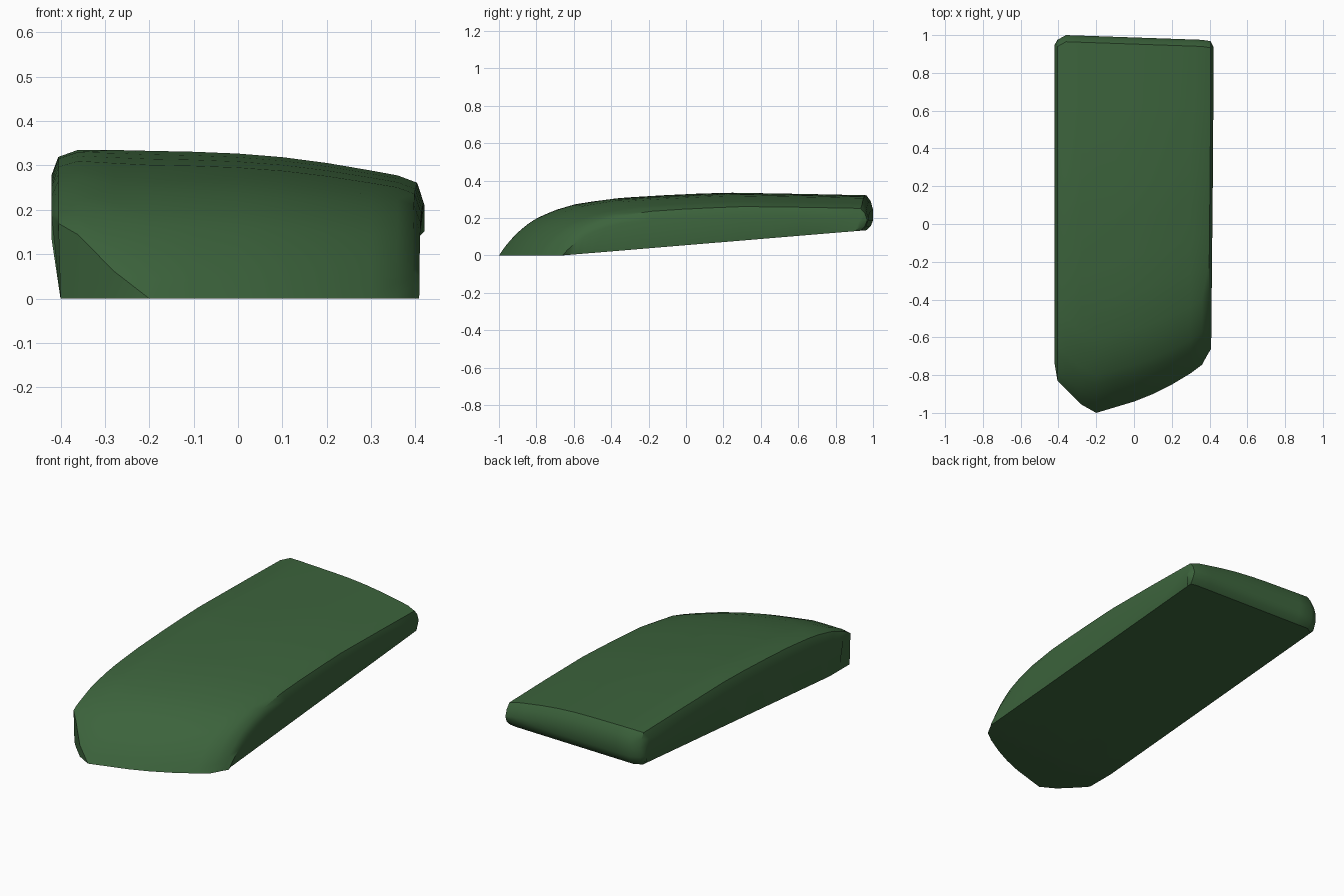
import bpy, bmesh
from mathutils import Vector

if "Cube" in bpy.data.objects:
    bpy.data.objects.remove(bpy.data.objects["Cube"])


def lerp(table, v):
    """Piecewise linear lookup in a list of (key, value) pairs."""
    if v <= table[0][0]:
        return table[0][1]
    for (a, p), (b, q) in zip(table, table[1:]):
        if v <= b:
            return p + (q - p) * (v - a) / (b - a)
    return table[-1][1]


# Cross-section stations: x and crown height
stations = [(-.42, .20), (-.42, .28), (-.405, .32), (-.36, .336), (-.28, .335), (-.2, .333),
            (-.1, .331), (0, .327), (.1, .319), (.2, .306), (.3, .289), (.36, .278),
            (.405, .262), (.42, .215)]
# Plan outline: front and back edge y for each x
front_edge = [(-.42, -.74), (-.405, -.83), (-.25, -.985), (-.2, -1), (-.1, -.97), (0, -.94),
              (.1, -.90), (.2, -.85), (.3, -.79), (.36, -.745), (.39, -.71), (.42, -.66)]
back_edge = [(-.42, .95), (-.405, .975), (-.36, 1), (.36, .975), (.405, .968), (.42, .94)]
# Nose profile: distance behind the tip and share of the crown height
nose = [(0, 0), (.03, .13), (.06, .24), (.1, .365), (.15, .49), (.2, .59), (.3, .72), (.4, .81),
        (.6, .905), (.8, .945), (1.0, .975), (1.2, 1), (1.6, .98), (2, .955)]
# Rows along the length, then the rounded rear rows: (inset, height scale, underside lift)
rows = [(d, 1, 0) for d, _ in nose[:-1]]
rear = [(.035, 1, 0), (.012, .90, .02), (0, .76, .05)]


def underside(y):
    return max(0, (y + .66) * .083)


def row_points(k, inset=None, scale=1, lift=0):
    top, bottom = [], []
    for x, h in stations:
        y0, y1 = lerp(front_edge, x), lerp(back_edge, x)
        y = y1 - inset if inset is not None else y0 + (y1 - y0) * k / 2
        tip = -1 if x < -.2 else y0          # left corner is cut off vertically
        length = 1 - tip
        share = lerp(nose, (y - tip) / length * 2) * scale
        b = underside(y) + lift
        z = max(h * share, b)
        # right side tapers slightly to the front, flanks lean in towards the base
        xt = x if x < .37 else x - .012 * (1 - min(1, max(0, (y + .7) / 1.2)))
        xb = max(-.4, min(.4, xt))
        if lift:
            xb = xt
        top.append(Vector((xt, y, z)))
        bottom.append(Vector((xb, y, b)))
    return top, bottom


grid = [row_points(d) for d, _, _ in rows]
grid += [row_points(2, i, s, l) for i, s, l in rear]

# Cover body: top skin, underside and the surrounding edge strip
bm = bmesh.new()
T = [[bm.verts.new(p) for p in t] for t, _ in grid]
B = [[bm.verts.new(p) for p in b] for _, b in grid]
n, m = len(stations), len(grid)
for j in range(m - 1):
    for i in range(n - 1):
        bm.faces.new((T[j][i], T[j][i + 1], T[j + 1][i + 1], T[j + 1][i]))
        bm.faces.new((B[j][i], B[j + 1][i], B[j + 1][i + 1], B[j][i + 1]))
    bm.faces.new((B[j][0], T[j][0], T[j + 1][0], B[j + 1][0]))
    bm.faces.new((B[j][-1], B[j + 1][-1], T[j + 1][-1], T[j][-1]))
for i in range(n - 1):
    bm.faces.new((B[0][i], B[0][i + 1], T[0][i + 1], T[0][i]))
    bm.faces.new((B[-1][i], T[-1][i], T[-1][i + 1], B[-1][i + 1]))
bmesh.ops.remove_doubles(bm, verts=bm.verts, dist=.0008)
bmesh.ops.recalc_face_normals(bm, faces=bm.faces)

mesh = bpy.data.meshes.new("curved_cover")
bm.to_mesh(mesh)
bm.free()
cover = bpy.data.objects.new("curved_cover", mesh)
bpy.context.collection.objects.link(cover)

green = bpy.data.materials.new("dark_green")
green.diffuse_color = (.045, .125, .045, 1)
green.use_nodes = True
green.node_tree.nodes["Principled BSDF"].inputs["Base Color"].default_value = green.diffuse_color
mesh.materials.append(green)

bpy.context.view_layer.objects.active = cover
cover.select_set(True)
bpy.ops.object.shade_smooth_by_angle(angle=.6)
